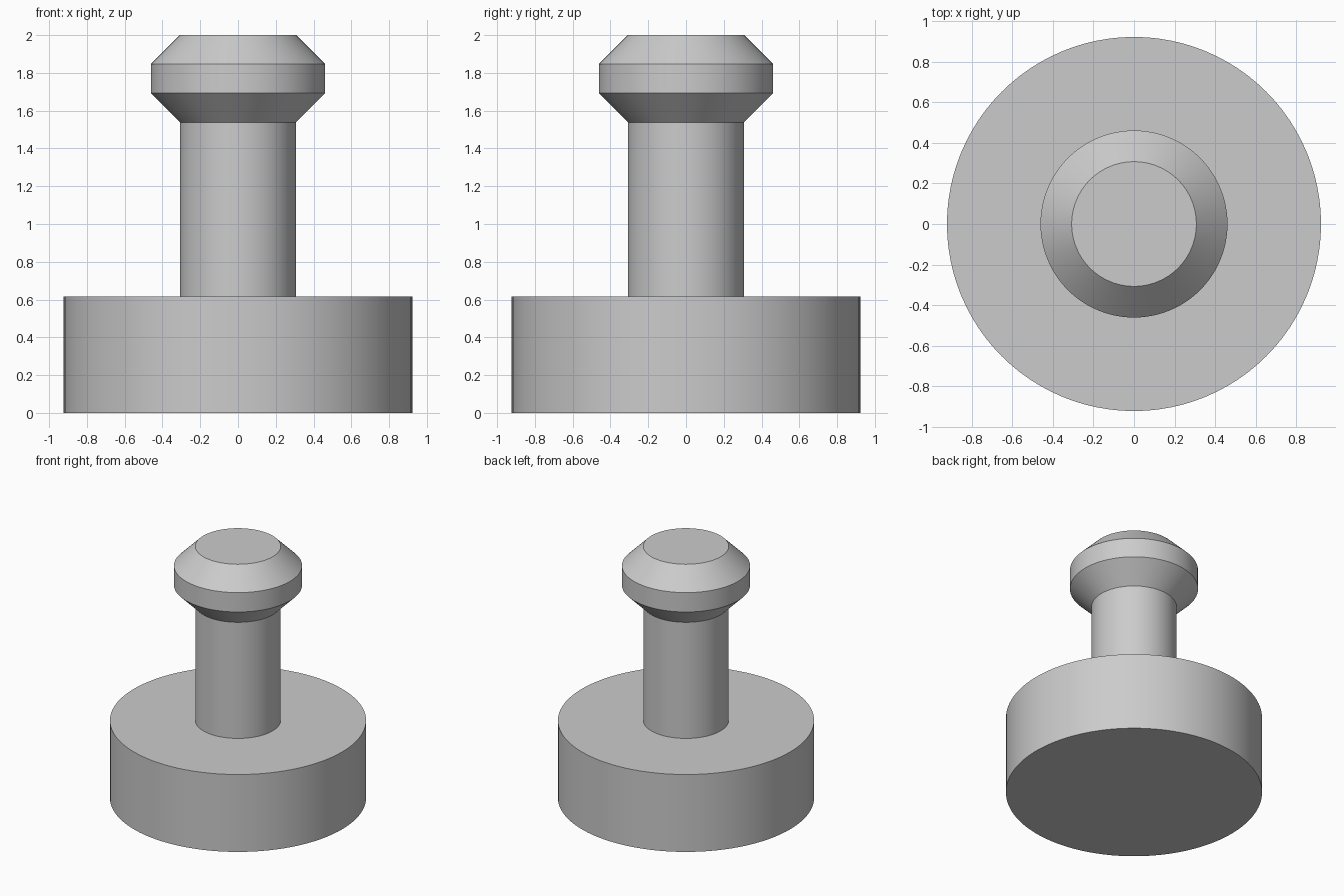
import bpy
import bmesh
import math

cube = bpy.data.objects.get("Cube")
if cube:
    bpy.data.objects.remove(cube, do_unlink=True)

UNIT = 2 / 13  # the pin is 13 units tall
SIDES = 96

grey = bpy.data.materials.new("plain grey")
grey.use_nodes = True
colour = (0.6, 0.6, 0.6, 1)
grey.diffuse_color = colour
grey.node_tree.nodes["Principled BSDF"].inputs["Base Color"].default_value = colour

# Outline of the turned pin: radius and height in units
outline = [
    (6, 0), (6, 4),                        # base disc
    (2, 4), (2, 10),                       # stem
    (3, 11), (3, 12), (2, 13),             # chamfered head
]

bm = bmesh.new()
rings = [
    [bm.verts.new((r * UNIT * math.cos(a), r * UNIT * math.sin(a), z * UNIT))
     for a in (math.tau * i / SIDES for i in range(SIDES))]
    for r, z in outline
]
for low, high in zip(rings, rings[1:]):
    for i in range(SIDES):
        j = (i + 1) % SIDES
        bm.faces.new((low[i], low[j], high[j], high[i]))

# Flat underside and top
bm.faces.new(rings[0][::-1])
bm.faces.new(rings[-1])

mesh = bpy.data.meshes.new("mounting_pin")
bm.to_mesh(mesh)
bm.free()
mesh.materials.append(grey)
pin = bpy.data.objects.new("mounting_pin", mesh)
bpy.context.collection.objects.link(pin)

# Smooth round walls with crisp rims
bpy.ops.object.select_all(action="DESELECT")
pin.select_set(True)
bpy.context.view_layer.objects.active = pin
bpy.ops.object.shade_smooth_by_angle(angle=math.radians(30))
